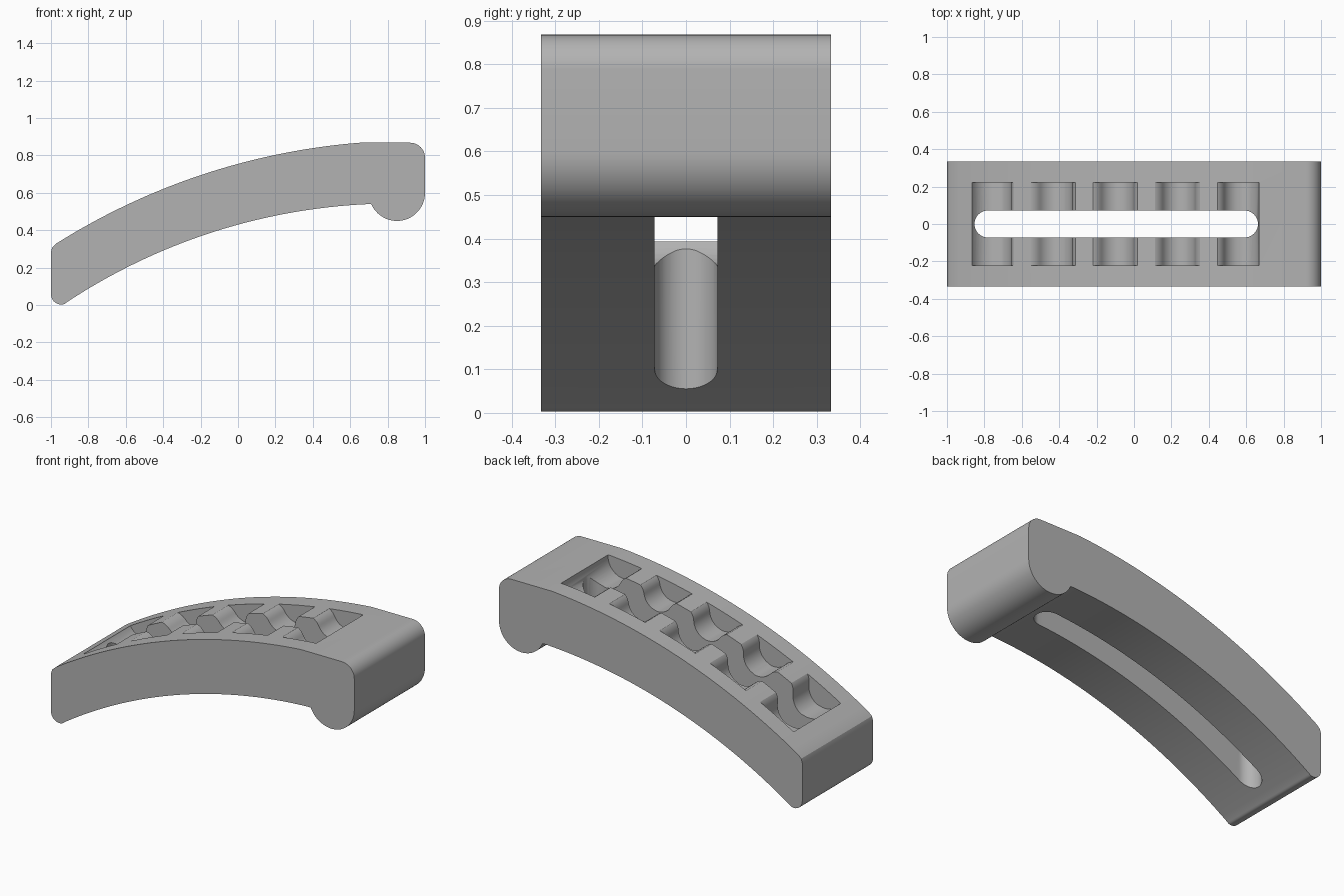
import bpy, bmesh
from math import sin, cos, asin, sqrt, pi, radians
from mathutils import Vector

cube = bpy.data.objects.get("Cube")
if cube:
    bpy.data.objects.remove(cube, do_unlink=True)

grey = bpy.data.materials.new("plain_grey")
grey.use_nodes = True
colour = (0.45, 0.45, 0.45, 1)
grey.diffuse_color = colour
grey.node_tree.nodes["Principled BSDF"].inputs["Base Color"].default_value = colour


def prism(name, points, axis, low, high):
    """Extrude a closed 2D outline along y (outline in xz) or z (outline in xy)."""
    bm = bmesh.new()
    put = (lambda p, t: (p[0], t, p[1])) if axis == "y" else (lambda p, t: (p[0], p[1], t))
    face = bm.faces.new([bm.verts.new(put(p, low)) for p in points])
    grown = bmesh.ops.extrude_face_region(bm, geom=[face])["geom"]
    shift = Vector(put((0, 0), high - low))
    bmesh.ops.translate(bm, vec=shift, verts=[g for g in grown if isinstance(g, bmesh.types.BMVert)])
    bmesh.ops.recalc_face_normals(bm, faces=bm.faces)
    mesh = bpy.data.meshes.new(name)
    bm.to_mesh(mesh)
    bm.free()
    mesh.materials.append(grey)
    obj = bpy.data.objects.new(name, mesh)
    bpy.context.collection.objects.link(obj)
    return obj


def arc(cx, cz, r, start, end, n):
    angles = [radians(start + (end - start) * i / n) for i in range(n + 1)]
    return [(cx + r * cos(a), cz + r * sin(a)) for a in angles]


def circle_through(p, q, r):
    """Centre and radius of the circle through three points."""
    ax, az, bx, bz = q[0] - p[0], q[1] - p[1], r[0] - p[0], r[1] - p[1]
    d = 2 * (ax * bz - az * bx)
    a2, b2 = ax * ax + az * az, bx * bx + bz * bz
    ux, uz = (bz * a2 - az * b2) / d, (ax * b2 - bx * a2) / d
    return p[0] + ux, p[1] + uz, sqrt(ux * ux + uz * uz)


def along(circle, x0, x1, n):
    cx, cz, r = circle
    xs = [x0 + (x1 - x0) * i / n for i in range(n + 1)]
    return [(x, cz + sqrt(r * r - (x - cx) ** 2)) for x in xs]


# Curved body with a rounded bulb under the thick end
top = circle_through((-0.97, 0.33), (0, 0.755), (0.65, 0.868))
under = circle_through((-0.92, 0.012), (0, 0.43), (0.70, 0.54))
outline = along(top, -0.97, 0.65, 48)
outline += arc(0.92, 0.788, 0.08, 90, 0, 12)
outline += arc(0.85, 0.60, 0.15, 0, -156, 28)
outline += along(under, 0.70, -0.92, 48)
outline += arc(-0.945, 0.058, 0.055, 290, 180, 10)
outline += [(-1, 0.285), (-0.993, 0.309)]
body = prism("curved_body", outline, "y", -0.333, 0.333)


# Pocket with a wavy floor, laid out along the top curve
def on_top(s, depth):
    cx, cz, r = top
    a = s / r
    return cx + (r - depth) * sin(a), cz + (r - depth) * cos(a)


def arc_length(x):
    return top[2] * asin((x - top[0]) / top[2])


POKE, LEAN, STEPS = 0.015, radians(71), 10
centres = [arc_length(-0.765 + 0.3325 * i / 2) for i in range(9)]
first, last = centres[0], centres[-1]
floor = [on_top(first - 0.115, -0.15)]
floor += [on_top(first - 0.115 * cos(a), 0.115 * sin(a)) for a in [pi / 2 * i / STEPS for i in range(STEPS)]]
for k in range(8):
    rising = k % 2 == 0
    half = centres[k + 1] - centres[k]
    total = half / sin(LEAN)
    trough_r, crest_r = 0.53 * total, 0.47 * total
    bottom = total * (1 - cos(LEAN)) - POKE
    angles = [LEAN * i / STEPS for i in range(STEPS + 1)]
    wave = [(trough_r * sin(a), bottom - trough_r * (1 - cos(a))) for a in angles]
    wave += [(half - crest_r * sin(a), crest_r * (1 - cos(a)) - POKE) for a in angles[-2::-1]]
    if not rising:
        wave = [(half - s, d) for s, d in reversed(wave)]
    floor += [on_top(centres[k] + s, d) for s, d in wave[:-1]]
floor += [on_top(last + 0.105 * sin(a), 0.107 * cos(a)) for a in [pi / 2 * i / STEPS for i in range(STEPS + 1)]]
floor += [on_top(last + 0.105, -0.15)]
floor += [on_top(last + (first - last) * i / 20, -0.15) for i in range(21)]
pocket = prism("pocket_cutter", floor, "y", -0.222, 0.222)

# Long slot with round ends, straight down through the body
R = 0.072
slot_outline = arc(0.663 - R, 0, R, -90, 90, 20) + arc(-0.853 + R, 0, R, 90, 270, 20)
slot = prism("slot_cutter", slot_outline, "z", -0.5, 1.5)

# Cut both openings and finish the shading
bpy.ops.object.select_all(action="DESELECT")
bpy.context.view_layer.objects.active = body
body.select_set(True)
for cutter in (pocket, slot):
    cutter.hide_render = True
    mod = body.modifiers.new(cutter.name, "BOOLEAN")
    mod.operation, mod.solver, mod.object = "DIFFERENCE", "EXACT", cutter
    bpy.ops.object.modifier_apply(modifier=mod.name)
    bpy.data.objects.remove(cutter, do_unlink=True)
bpy.ops.object.shade_smooth_by_angle(angle=radians(30))
